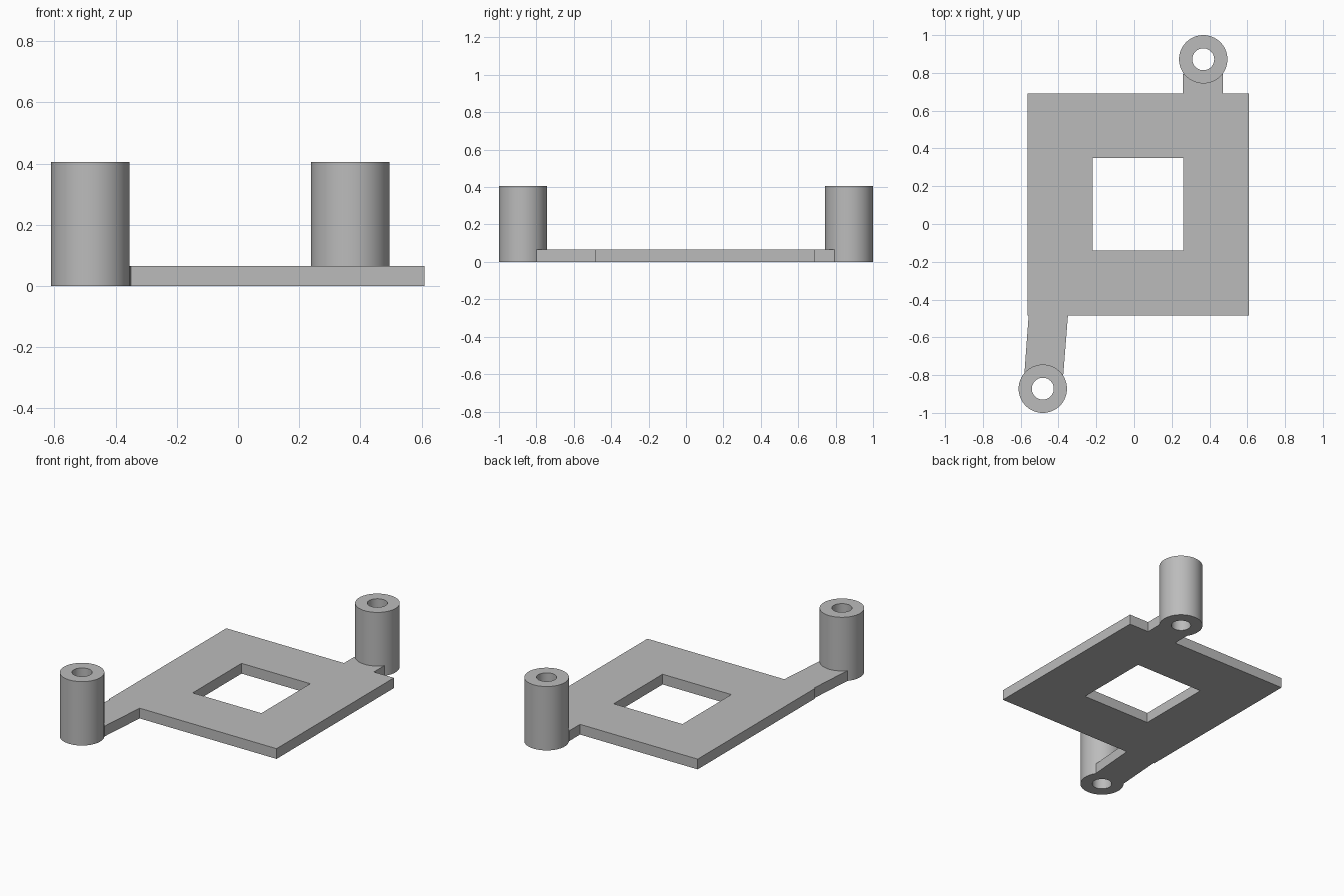
import bpy
import bmesh
from math import cos, sin, tau

cube = bpy.data.objects.get("Cube")
if cube:
    bpy.data.objects.remove(cube, do_unlink=True)

grey = bpy.data.materials.new("light_grey")
grey.use_nodes = True
colour = (0.5, 0.5, 0.5, 1)
grey.diffuse_color = colour
grey.node_tree.nodes["Principled BSDF"].inputs["Base Color"].default_value = colour


def prism(name, loops, height):
    """Fill the area between an outline and its holes, then extrude it upward."""
    bm = bmesh.new()
    for loop in loops:
        verts = [bm.verts.new((x, y, 0)) for x, y in loop]
        for a, b in zip(verts, verts[1:] + verts[:1]):
            bm.edges.new((a, b))
    bmesh.ops.triangle_fill(bm, edges=bm.edges[:], use_beauty=True, normal=(0, 0, 1))
    top = bmesh.ops.extrude_face_region(bm, geom=bm.faces[:], use_keep_orig=True)
    moved = [v for v in top["geom"] if isinstance(v, bmesh.types.BMVert)]
    bmesh.ops.translate(bm, verts=moved, vec=(0, 0, height))
    bmesh.ops.recalc_face_normals(bm, faces=bm.faces[:])
    mesh = bpy.data.meshes.new(name)
    bm.to_mesh(mesh)
    bm.free()
    mesh.materials.append(grey)
    obj = bpy.data.objects.new(name, mesh)
    bpy.context.collection.objects.link(obj)
    return obj


def circle(cx, cy, r, n=64):
    return [(cx + r * cos(tau * i / n), cy + r * sin(tau * i / n)) for i in range(n)]


# Flat plate with both mounting arms and the square window
x0, x1, y0, y1 = -0.565, 0.61, -0.485, 0.69
outline = [
    (x0, y0), (-0.558, y0), (-0.581, -0.8), (-0.375, -0.8), (-0.35, y0),
    (x1, y0), (x1, y1), (0.47, y1), (0.47, 0.795), (0.26, 0.795), (0.26, y1), (x0, y1),
]
window = [(-0.22, -0.14), (0.262, -0.14), (0.262, 0.35), (-0.22, 0.35)]
prism("base_plate", [outline, window], 0.065)

# Hollow standoff posts at the arm ends
for name, cx, cy in (("front_post", -0.483, -0.872), ("back_post", 0.367, 0.872)):
    post = prism(name, [circle(cx, cy, 0.128), circle(cx, cy, 0.058)], 0.405)
    bpy.ops.object.select_all(action="DESELECT")
    post.select_set(True)
    bpy.context.view_layer.objects.active = post
    bpy.ops.object.shade_smooth_by_angle()
